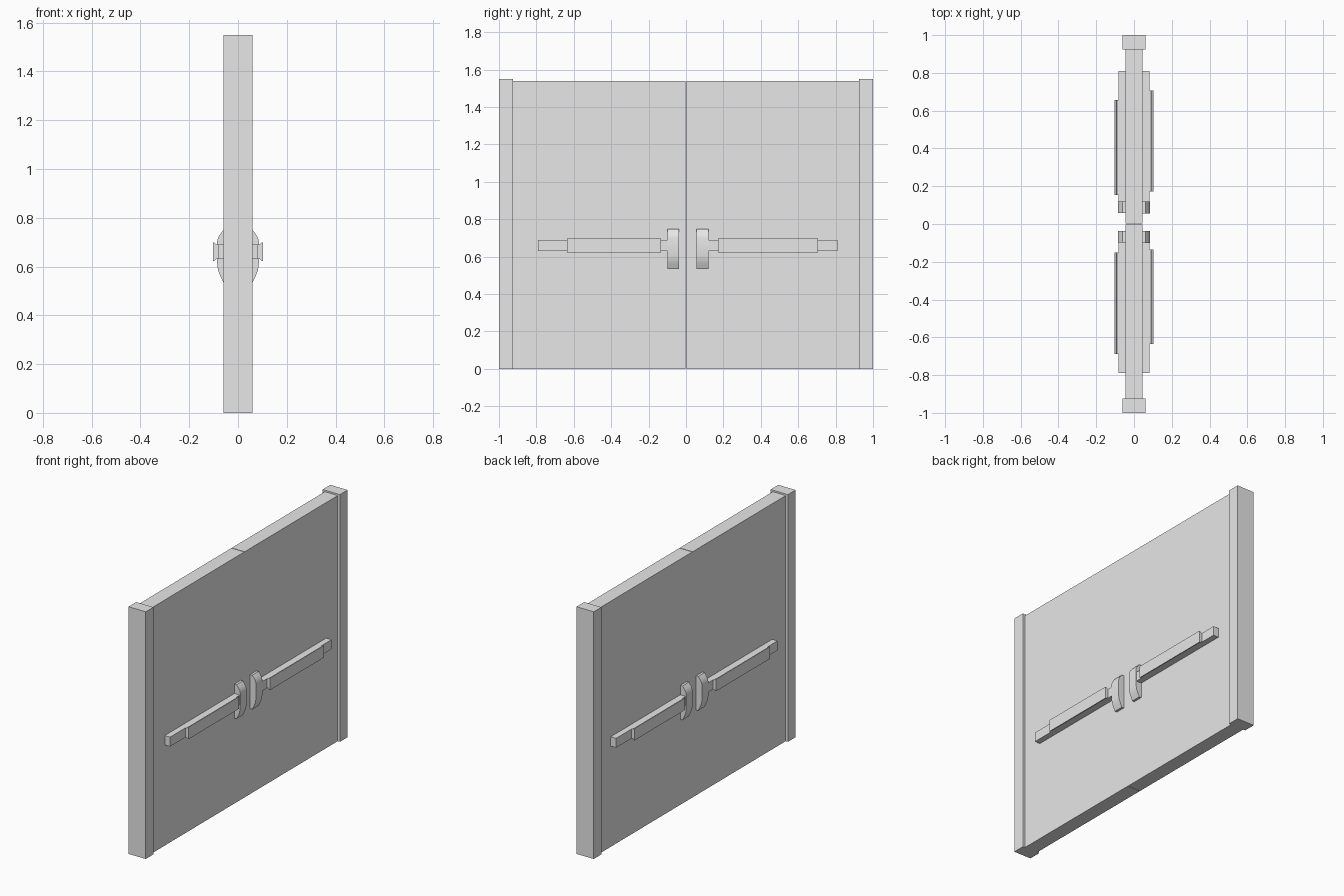
import bpy, bmesh, math
from mathutils import Matrix

if "Cube" in bpy.data.objects:
    bpy.data.objects.remove(bpy.data.objects["Cube"])

grey = bpy.data.materials.new("plain grey")
grey.diffuse_color = (0.8, 0.8, 0.8, 1)
grey.use_nodes = True
grey.node_tree.nodes["Principled BSDF"].inputs["Base Color"].default_value = grey.diffuse_color


def extrude_profile(name, profile, y0, y1, flip=False):
    """Extrude an (x, z) outline along y; flip turns it round to the other face of the door."""
    bm = bmesh.new()
    face = bm.faces.new([bm.verts.new((x, y0, z)) for x, z in profile])
    new = bmesh.ops.extrude_face_region(bm, geom=[face])["geom"]
    bmesh.ops.translate(bm, vec=(0, y1 - y0, 0),
                        verts=[v for v in new if isinstance(v, bmesh.types.BMVert)])
    bmesh.ops.recalc_face_normals(bm, faces=bm.faces)
    if flip:  # half turn about the vertical line between the two leaves
        bm.transform(Matrix.Translation((0, 0.02, 0)) @ Matrix.Rotation(math.pi, 4, 'Z'))
    mesh = bpy.data.meshes.new(name)
    bm.to_mesh(mesh)
    bm.free()
    mesh.materials.append(grey)
    obj = bpy.data.objects.new(name, mesh)
    bpy.context.collection.objects.link(obj)
    return obj


def box(name, x0, x1, y0, y1, z0, z1, flip=False):
    return extrude_profile(name, [(x0, z0), (x1, z0), (x1, z1), (x0, z1)], y0, y1, flip)


# frame posts
box("front_post", -0.06, 0.06, -1, -0.924, 0, 1.55)
box("back_post", -0.06, 0.06, 0.924, 1, 0, 1.55)

# two door leaves with a fine seam between them
box("front_door_leaf", -0.045, 0.045, -0.924, -0.002, 0, 1.54)
box("back_door_leaf", -0.045, 0.045, 0.002, 0.924, 0, 1.54)

# push bar outline: a narrow neck flaring into a taller pressing face
BAR = [(0.08, 0.631), (0.09, 0.631), (0.096, 0.623), (0.102, 0.623),
       (0.102, 0.698), (0.096, 0.698), (0.09, 0.69), (0.08, 0.69)]
# latch case outline: sloped ends with a softly rounded front
CASE = [(0.04, 0.535), (0.06, 0.535), (0.072, 0.560), (0.081, 0.582), (0.085, 0.605),
        (0.086, 0.65), (0.086, 0.70), (0.082, 0.718), (0.073, 0.733),
        (0.06, 0.749), (0.04, 0.749)]

# each leaf has a rail, push bar and latch case on both faces
for side, flip in (("right", False), ("left", True)):
    for leaf, rail, bar, case in (
            ("front", (-0.79, -0.085), (-0.636, -0.134), (-0.10, -0.037)),
            ("back", (0.105, 0.81), (0.172, 0.707), (0.056, 0.119))):
        tag = f"{side}_{leaf}"
        box(tag + "_rail", 0.04, 0.082, *rail, 0.631, 0.69, flip)
        extrude_profile(tag + "_push_bar", BAR, *bar, flip)
        latch = extrude_profile(tag + "_latch_case", CASE, *case, flip)
        bpy.ops.object.select_all(action='DESELECT')
        latch.select_set(True)
        bpy.context.view_layer.objects.active = latch
        bpy.ops.object.shade_smooth_by_angle(angle=math.radians(35))
